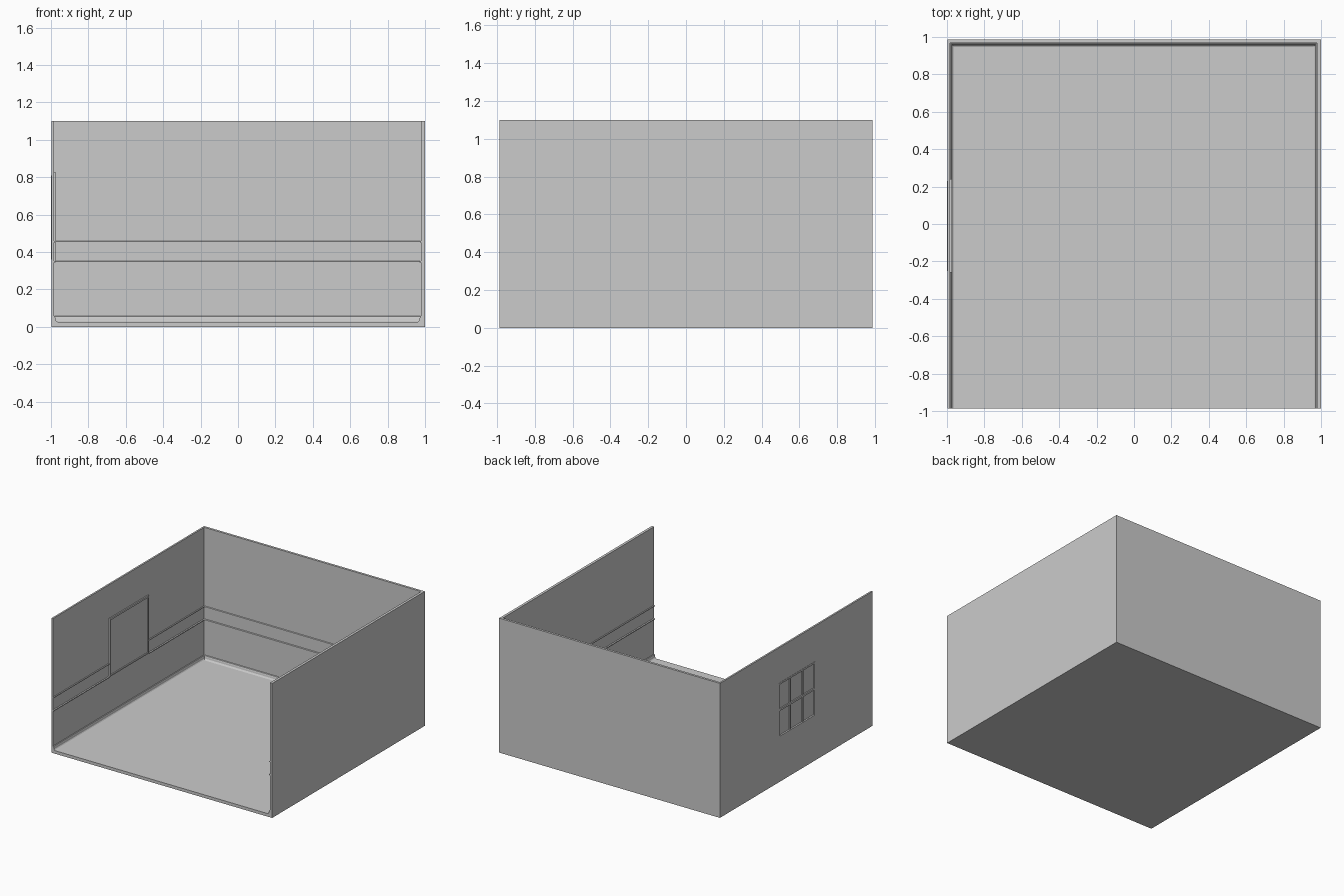
import bpy
import bmesh

cube = bpy.data.objects.get("Cube")
if cube:
    bpy.data.objects.remove(cube, do_unlink=True)

grey = bpy.data.materials.new("plain grey")
grey.use_nodes = True
grey.diffuse_color = (0.6, 0.6, 0.6, 1)
bsdf = next(n for n in grey.node_tree.nodes if n.type == 'BSDF_PRINCIPLED')
bsdf.inputs["Base Color"].default_value = (0.6, 0.6, 0.6, 1)

# Room dimensions
OUT_L, IN_L = -0.998, -0.984
OUT_R, IN_R = 1.0, 0.979
Y, IN_B = 0.987, 0.968
H, FLOOR = 1.1, 0.025
WIN = (-0.25, 0.23, 0.36, 0.81)      # y0, y1, z0, z1
CASING = (-0.26, 0.24, 0.35, 0.825)


def finish(name, bm):
    bmesh.ops.recalc_face_normals(bm, faces=bm.faces)
    mesh = bpy.data.meshes.new(name)
    bm.to_mesh(mesh)
    bm.free()
    mesh.materials.append(grey)
    obj = bpy.data.objects.new(name, mesh)
    bpy.context.collection.objects.link(obj)
    return obj


def box(name, x0, x1, y0, y1, z0, z1):
    bm = bmesh.new()
    bmesh.ops.create_cube(bm, size=1)
    for v in bm.verts:
        v.co = (x1 if v.co.x > 0 else x0,
                y1 if v.co.y > 0 else y0,
                z1 if v.co.z > 0 else z0)
    return finish(name, bm)


def frame(name, x0, x1, outer, inner):
    """Rectangular ring in the yz plane, from x0 to x1."""
    bm = bmesh.new()
    loops = []
    for x, r in ((x0, outer), (x1, outer), (x1, inner), (x0, inner)):
        corners = ((r[0], r[2]), (r[1], r[2]), (r[1], r[3]), (r[0], r[3]))
        loops.append([bm.verts.new((x, y, z)) for y, z in corners])
    for k in range(4):
        a, b = loops[k], loops[(k + 1) % 4]
        for i in range(4):
            j = (i + 1) % 4
            bm.faces.new((a[i], a[j], b[j], b[i]))
    return finish(name, bm)


def sweep(name, path, profile):
    """Sweep a (depth, z) profile along points given with inward directions."""
    bm = bmesh.new()
    rings = [[bm.verts.new((x + d * dx, y + d * dy, z)) for d, z in profile]
             for x, y, dx, dy in path]
    n = len(profile)
    for a, b in zip(rings, rings[1:]):
        for i in range(n):
            j = (i + 1) % n
            bm.faces.new((a[i], a[j], b[j], b[i]))
    bm.faces.new(rings[0])
    bm.faces.new(rings[-1])
    return finish(name, bm)


# Floor and walls
box("floor", IN_L, IN_R, -Y, IN_B, 0, FLOOR)
box("back_wall", IN_L, IN_R, IN_B, Y, 0, H)
box("left_wall", IN_R, OUT_R, -Y, Y, 0, H)
frame("right_wall", OUT_L, IN_L, (-Y, Y, 0, H), WIN)

# Trim paths around the inside of the walls
bend = [(IN_L, IN_B, 1, -1), (IN_R, IN_B, -1, -1), (IN_R, -Y, -1, 0)]
full_path = [(IN_L, -Y, 1, 0)] + bend
after_window = [(IN_L, CASING[1], 1, 0)] + bend
before_window = [(IN_L, -Y, 1, 0), (IN_L, CASING[0], 1, 0)]

# Baseboard with a hollowed foot
sweep("baseboard", full_path,
      [(0, FLOOR), (0.022, FLOOR), (0.015, 0.028), (0.01, 0.034),
       (0.008, 0.045), (0.005, 0.055), (0, 0.058)])

# Two wall rails, interrupted by the window
for label, z0, z1, depth in (("upper", 0.45, 0.459, 0.006),
                             ("lower", 0.343, 0.353, 0.008)):
    profile = [(0, z0), (depth, z0), (depth, z1 - 0.003), (0, z1)]
    sweep(label + "_rail_main", after_window, profile)
    sweep(label + "_rail_front", before_window, profile)

# Window: inner casing, pane, outer sash and glazing bars
frame("window_casing", IN_L, -0.974, CASING, WIN)
box("window_pane", -0.987, -0.982, *WIN)
y0, y1, z0, z1 = WIN
t = 0.014
frame("window_sash", -1.0, -0.987, WIN, (y0 + t, y1 - t, z0 + t, z1 - t))
mid = (z0 + z1) / 2
box("window_crossbar", -0.997, -0.987, y0 + t, y1 - t, mid - 0.008, mid + 0.008)
for i in (1, 2):
    y = y0 + (y1 - y0) * i / 3
    for label, a, b in (("lower", z0 + t, mid - 0.008), ("upper", mid + 0.008, z1 - t)):
        box(f"window_{label}_bar_{i}", -0.996, -0.987, y - 0.007, y + 0.007, a, b)
